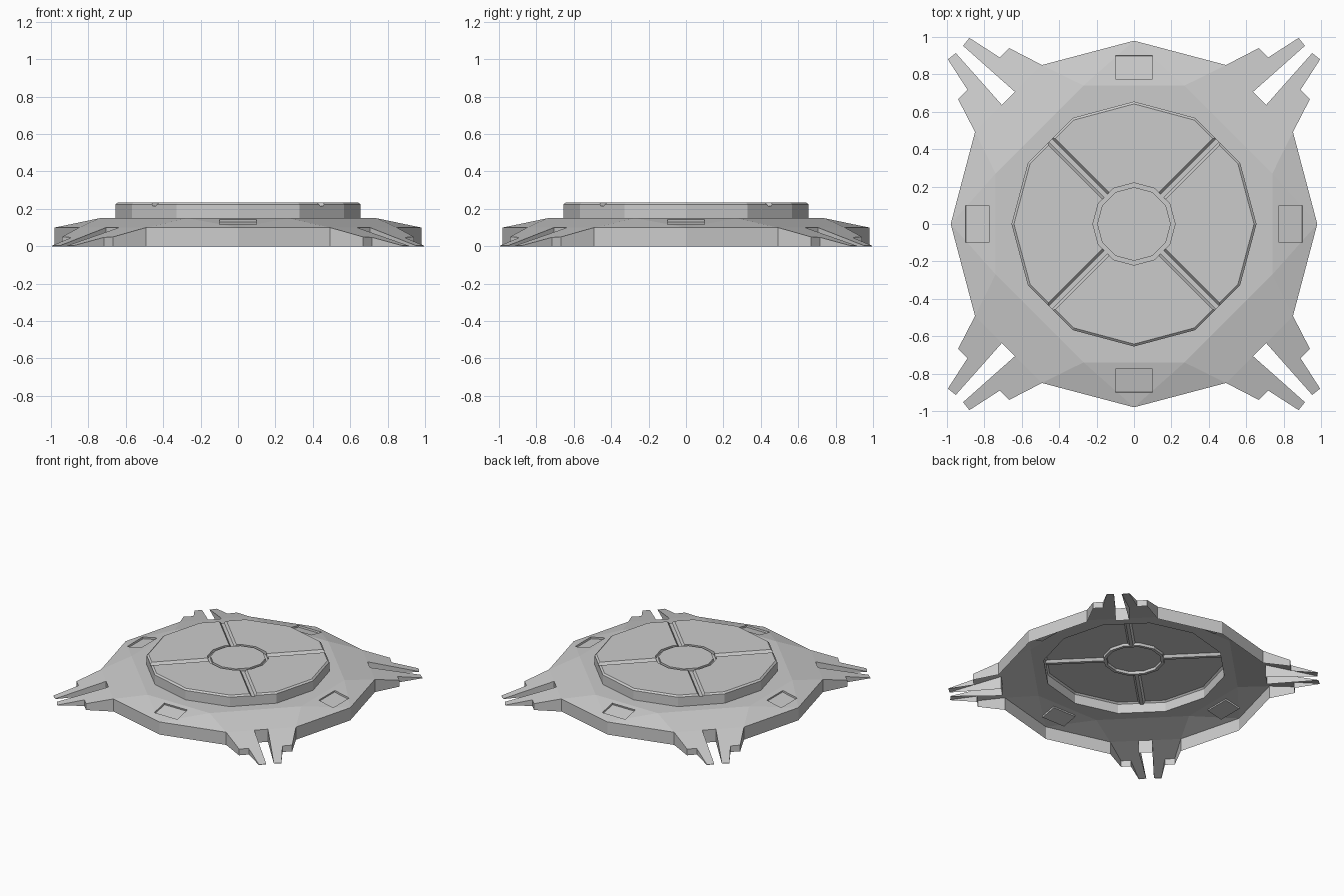
import bpy, bmesh, math
from mathutils import Matrix, Vector

if "Cube" in bpy.data.objects:
    bpy.data.objects.remove(bpy.data.objects["Cube"])


def make_object(name, bm):
    bmesh.ops.remove_doubles(bm, verts=bm.verts, dist=1e-5)
    bmesh.ops.recalc_face_normals(bm, faces=bm.faces)
    me = bpy.data.meshes.new(name)
    bm.to_mesh(me)
    bm.free()
    ob = bpy.data.objects.new(name, me)
    bpy.context.collection.objects.link(ob)
    return ob


def loft(name, rings, closed=False, matrix=Matrix()):
    """Skin a list of equal-length point rings, capped or joined end to end."""
    bm = bmesh.new()
    rows = [[bm.verts.new(matrix @ Vector(p)) for p in r] for r in rings]
    pairs = list(zip(rows, rows[1:]))
    if closed:
        pairs.append((rows[-1], rows[0]))
    else:
        bm.faces.new(rows[0])
        bm.faces.new(rows[-1])
    for a, b in pairs:
        for i in range(len(a)):
            j = (i + 1) % len(a)
            bm.faces.new((a[i], a[j], b[j], b[i]))
    return make_object(name, bm)


def ring12(r, z):
    return [(r * math.cos(i * math.pi / 6), r * math.sin(i * math.pi / 6), z)
            for i in range(12)]


def combine(target, tool, operation):
    mod = target.modifiers.new("combine", 'BOOLEAN')
    mod.operation = operation
    mod.solver = 'EXACT'
    mod.object = tool
    bpy.context.view_layer.objects.active = target
    bpy.ops.object.modifier_apply(modifier=mod.name)
    bpy.data.objects.remove(tool, do_unlink=True)


# Base plate: one quarter (a side plus a forked corner), turned four times
bm = bmesh.new()
cache = {}


def vert(p):
    key = tuple(round(c, 4) for c in p)
    if key not in cache:
        cache[key] = bm.verts.new(p)
    return cache[key]


prong = [(.492, .85, .1), (.668, .941, .05), (.717, .89, .0475), (.88, .995, .003),
         (.914, .953, .003), (.636, .706, .1)]
swap = [(y, x, z) for x, y, z in reversed(prong)]
mid, left, right = (0, .98, .1), (-.27, .74, .15), (.27, .74, .15)
outline, top = [], []
for k in range(4):
    rot = Matrix.Rotation(-k * math.pi / 2, 4, 'Z')

    def face(*pts):
        bm.faces.new([vert(rot @ Vector(p)) for p in pts])

    face(left, mid, right)
    face(right, mid, prong[0])
    face(left, (-.492, .85, .1), mid)
    face(right, prong[0], prong[-1], swap[0], swap[-1], (.74, .27, .15))
    face(*prong)
    face(*swap)
    outline += [rot @ Vector(p) for p in [mid] + prong + swap]
    top += [vert(rot @ Vector(p)) for p in (left, right)]
bm.faces.new(top)
upper = [vert(p) for p in outline]
lower = [vert((p.x, p.y, 0)) for p in outline]
for i in range(len(upper)):
    j = (i + 1) % len(upper)
    bm.faces.new((upper[i], lower[i], lower[j], upper[j]))
bm.faces.new(lower)
base = make_object("platform_shell", bm)

# Raised twelve-sided deck with a small chamfer
deck = loft("deck", [ring12(.655, .06), ring12(.655, .224), ring12(.642, .235)])
combine(base, deck, 'UNION')

# Ring channel around the centre
channel = loft("channel_cutter", [ring12(.22, .3), ring12(.22, .213),
                                  ring12(.197, .213), ring12(.197, .3)], closed=True)
combine(base, channel, 'DIFFERENCE')

# Diagonal grooves and recessed side panels
for k in range(4):
    turn = Matrix.Rotation(k * math.pi / 2, 4, 'Z')
    section = [(-.03, .24), (-.012, .216), (.012, .216), (.03, .24)]
    groove = loft("groove_cutter", [[(x, y, z) for y, z in section] for x in (.206, .72)],
                  matrix=turn @ Matrix.Rotation(math.pi / 4, 4, 'Z'))
    combine(base, groove, 'DIFFERENCE')
    tilt = Matrix.Translation((0, .8375, .13)) @ Matrix.Rotation(-math.atan(.05 / .24), 4, 'X')
    box = [[(-.1, -.064, z), (.1, -.064, z), (.1, .064, z), (-.1, .064, z)]
           for z in (-.014, .03)]
    combine(base, loft("panel_cutter", box, matrix=turn @ tilt), 'DIFFERENCE')

# Open underside
bm = bmesh.new()
bm.from_mesh(base.data)
under = [f for f in bm.faces if all(v.co.z < 1e-4 for v in f.verts)]
bmesh.ops.delete(bm, geom=under, context='FACES')
bm.to_mesh(base.data)
bm.free()
